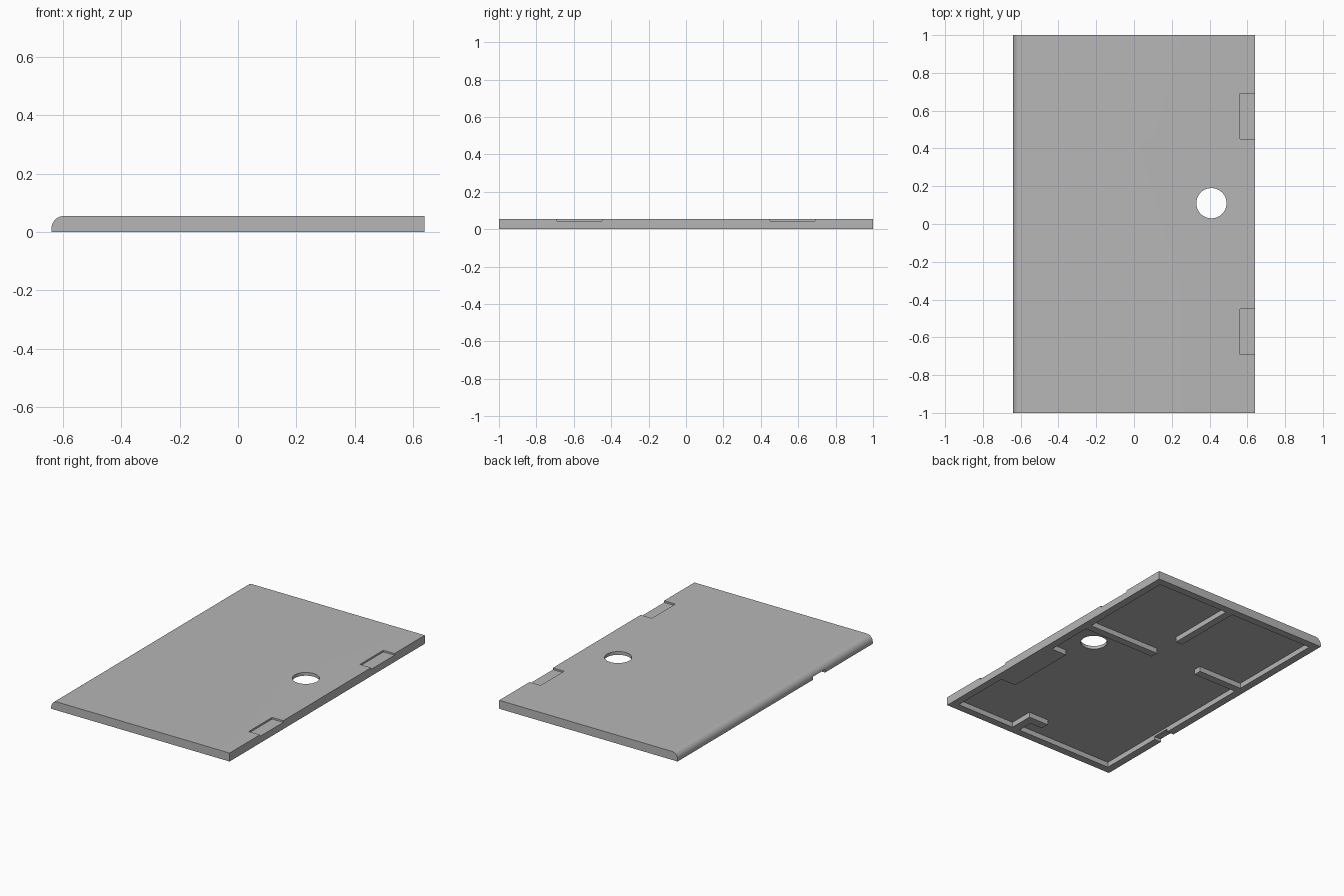
import bpy, bmesh, math

cube = bpy.data.objects.get("Cube")
if cube:
    bpy.data.objects.remove(cube, do_unlink=True)

W, L, H = 0.64, 1.0, 0.055     # half width, half length, height
IN_X, IN_Y = 0.59, 0.95        # inner faces of the rim
CEIL = 0.022                   # underside of the slab
RIB_H = CEIL + 0.012

grey = bpy.data.materials.new("light grey")
grey.use_nodes = True
colour = (0.47, 0.47, 0.47, 1)
grey.diffuse_color = colour
grey.node_tree.nodes["Principled BSDF"].inputs["Base Color"].default_value = colour


def add_object(name, bm):
    bmesh.ops.recalc_face_normals(bm, faces=bm.faces)
    mesh = bpy.data.meshes.new(name)
    bm.to_mesh(mesh)
    bm.free()
    mesh.materials.append(grey)
    obj = bpy.data.objects.new(name, mesh)
    bpy.context.collection.objects.link(obj)
    return obj


def box(name, x0, x1, y0, y1, z0, z1):
    bm = bmesh.new()
    bmesh.ops.create_cube(bm, size=1)
    for v in bm.verts:
        v.co.x = x1 if v.co.x > 0 else x0
        v.co.y = y1 if v.co.y > 0 else y0
        v.co.z = z1 if v.co.z > 0 else z0
    return add_object(name, bm)


# Slab: side profile with one rounded upper edge, extruded along y
R = 0.042
profile = [(-W, 0), (W, 0), (W, H)]
for i in range(13):
    a = math.pi / 2 * (1 + i / 12)
    profile.append((-W + R + R * math.cos(a), H - R + R * math.sin(a)))
bm = bmesh.new()
face = bm.faces.new([bm.verts.new((x, -L, z)) for x, z in profile])
ext = bmesh.ops.extrude_face_region(bm, geom=[face])
moved = [g for g in ext["geom"] if isinstance(g, bmesh.types.BMVert)]
bmesh.ops.translate(bm, verts=moved, vec=(0, 2 * L, 0))
slab = add_object("roof_slab", bm)

# Cutters: underside recess, round opening, edge pockets and rim slot
cutters = [
    box("recess_cutter", -IN_X, IN_X, -IN_Y, IN_Y, -0.1, RIB_H),
    box("rim_slot_cutter", -W - 0.1, -IN_X + 0.01, -0.51, -0.39, -0.1, 0.02),
]
for side in (-1, 1):
    cutters.append(box("pocket_cutter", 0.56, W + 0.1,
                       side * 0.57 - 0.12, side * 0.57 + 0.12, H - 0.011, H + 0.1))
bm = bmesh.new()
bmesh.ops.create_cone(bm, cap_ends=True, segments=48, radius1=0.08, radius2=0.08, depth=1)
bmesh.ops.translate(bm, verts=bm.verts, vec=(0.41, 0.11, 0))
cutters.append(add_object("hole_cutter", bm))

for cutter in cutters:
    mod = slab.modifiers.new(cutter.name, "BOOLEAN")
    mod.operation = "DIFFERENCE"
    mod.solver = "EXACT"
    mod.object = cutter

# Bake the cuts, then drop the cutters
graph = bpy.context.evaluated_depsgraph_get()
baked = bpy.data.meshes.new_from_object(slab.evaluated_get(graph))
slab.modifiers.clear()
slab.data = baked
for cutter in cutters:
    bpy.data.objects.remove(cutter, do_unlink=True)

# Partition ribs and the thick part of the rim on the underside
ribs = {
    "long_cross_rib": (0.07, IN_X, 0.25, 0.30),
    "lengthwise_rib": (0.02, 0.07, 0.48, IN_Y),
    "short_cross_rib": (-IN_X, -0.27, 0.25, 0.30),
    "corner_rib": (0.11, 0.165, -IN_Y, -0.79),
    "corner_rib_arm": (0.02, 0.11, -0.845, -0.79),
    "rim_block": (0.48, IN_X, -0.55, -0.07),
}
for name, (x0, x1, y0, y1) in ribs.items():
    box(name, x0, x1, y0, y1, 0, RIB_H)

# Smooth the rounded edge and the opening, keep corners sharp
bpy.ops.object.select_all(action="DESELECT")
slab.select_set(True)
bpy.context.view_layer.objects.active = slab
bpy.ops.object.shade_smooth_by_angle(angle=math.radians(30))
